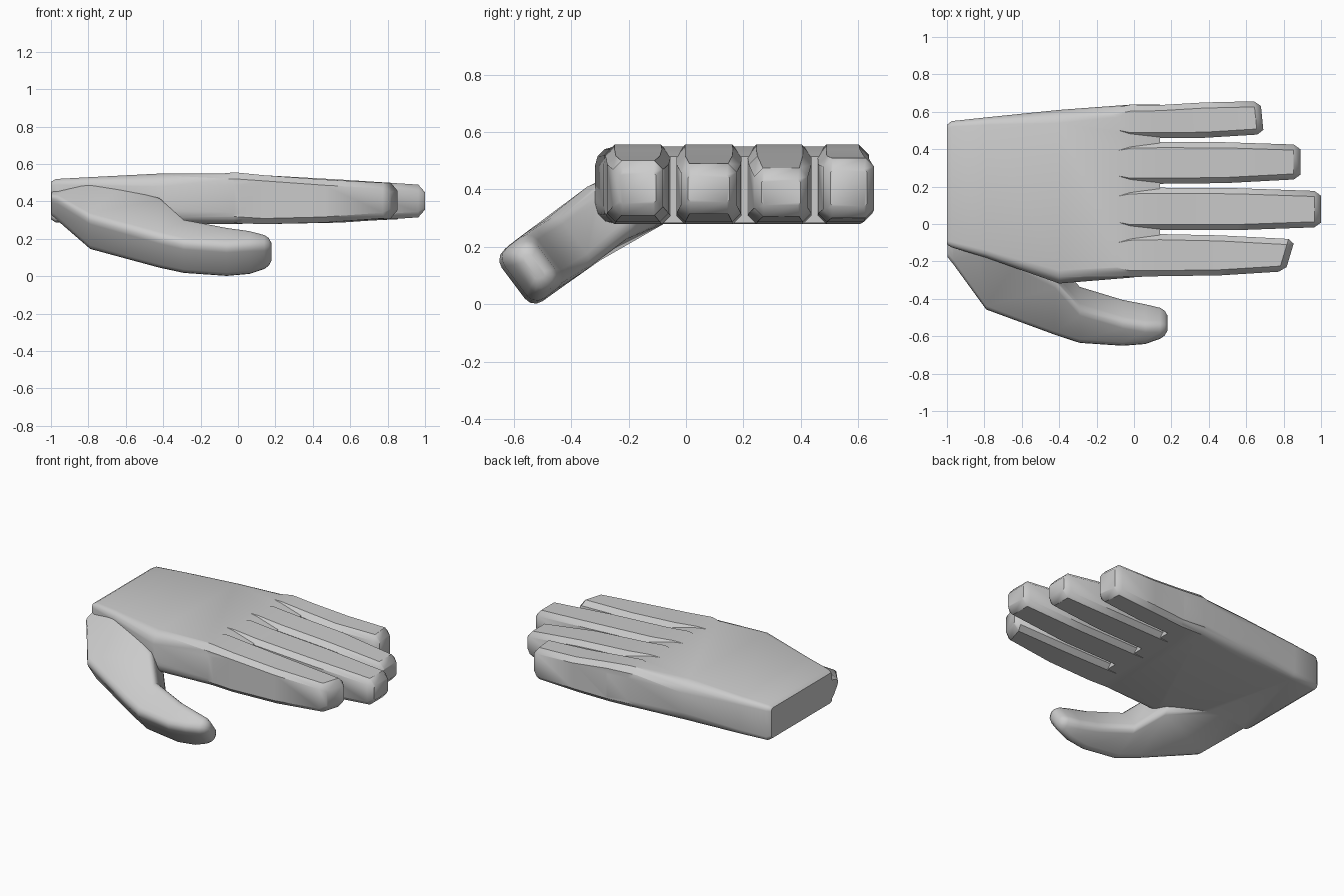
import bpy, bmesh, math
from mathutils import Vector

if "Cube" in bpy.data.objects:
    bpy.data.objects.remove(bpy.data.objects["Cube"])


def ring_points(c, u, v, hu, hv, r, n=4):
    """Rounded rectangle around c in the plane of u and v."""
    r = min(r, hu * 0.9, hv * 0.9)
    pts = []
    for k, (su, sv) in enumerate([(1, 1), (-1, 1), (-1, -1), (1, -1)]):
        for i in range(n):
            a = math.pi / 2 * (k + i / (n - 1))
            pts.append(c + u * (su * (hu - r) + r * math.cos(a))
                       + v * (sv * (hv - r) + r * math.sin(a)))
    return pts


def loft(name, rings):
    bm = bmesh.new()
    loops = [[bm.verts.new(p) for p in ring] for ring in rings]
    for a, b in zip(loops, loops[1:]):
        for i in range(len(a)):
            j = (i + 1) % len(a)
            bm.faces.new((a[i], a[j], b[j], b[i]))
    bm.faces.new(loops[0])
    bm.faces.new(loops[-1])
    bmesh.ops.recalc_face_normals(bm, faces=bm.faces)
    me = bpy.data.meshes.new(name)
    bm.to_mesh(me)
    bm.free()
    ob = bpy.data.objects.new(name, me)
    bpy.context.collection.objects.link(ob)
    return ob


def box_ring(x, y0, y1, z0, z1, r, slant=0.0, n=4):
    c = Vector((x, (y0 + y1) / 2, (z0 + z1) / 2))
    return ring_points(c, Vector((slant, 1, 0)), Vector((0, 0, 1)),
                       (y1 - y0) / 2, (z1 - z0) / 2, r, n)


# Palm
hand = loft("hand", [box_ring(*s) for s in [
    (-1.00, -0.11, 0.53, 0.305, 0.505, 0.02),
    (-0.975, -0.125, 0.55, 0.288, 0.52, 0.03),
    (-0.79, -0.18, 0.57, 0.285, 0.53, 0.04),
    (-0.40, -0.318, 0.61, 0.28, 0.55, 0.07),
    (-0.02, -0.287, 0.638, 0.28, 0.549, 0.06),
    (0.14, -0.268, 0.638, 0.283, 0.515, 0.04)]])

# Thumb: outer and inner edge per station, tilted thickness
thumb_rings = []
for x, yo, zo, yi, zi, ht in [
        (-0.998, -0.15, 0.37, 0.05, 0.42, 0.075),
        (-0.965, -0.185, 0.355, 0.05, 0.42, 0.085),
        (-0.79, -0.407, 0.222, -0.05, 0.43, 0.115),
        (-0.42, -0.543, 0.119, -0.24, 0.345, 0.114),
        (-0.29, -0.587, 0.09, -0.385, 0.23, 0.112),
        (-0.06, -0.602, 0.073, -0.455, 0.187, 0.112),
        (0.06, -0.594, 0.082, -0.477, 0.172, 0.11),
        (0.14, -0.575, 0.096, -0.487, 0.163, 0.095),
        (0.165, -0.562, 0.106, -0.498, 0.155, 0.08),
        (0.18, -0.545, 0.12, -0.515, 0.142, 0.05)]:
    o, i = Vector((x, yo, zo)), Vector((x, yi, zi))
    thumb_rings.append(ring_points((o + i) / 2, (o - i).normalized(),
                                   Vector((0, -0.6, 0.8)), (o - i).length / 2, ht, 0.045))
parts = [loft("thumb", thumb_rings)]

# Fingers: base y range, tip y range, tip x, tip z range, slant of the end
for name, b0, b1, t0, t1, tx, z0, z1, slant in [
        ("index_finger", -0.291, -0.045, -0.255, -0.08, 0.835, 0.31, 0.50, 0.3),
        ("middle_finger", -0.045, 0.203, -0.018, 0.177, 0.999, 0.315, 0.49, 0.0),
        ("ring_finger", 0.203, 0.447, 0.238, 0.425, 0.889, 0.305, 0.475, 0.0),
        ("little_finger", 0.447, 0.645, 0.478, 0.656, 0.685, 0.30, 0.51, -0.1)]:
    mx = 0.55 * tx
    f = 0.45
    parts.append(loft(name, [
        box_ring(-0.22, b0 + 0.05, b1 - 0.05, 0.30, 0.535, 0.03, n=2),
        box_ring(-0.02, b0 + 0.007, b1 - 0.007, 0.284, 0.556, 0.035, n=2),
        box_ring(0.14, b0 + 0.012, b1 - 0.009, 0.279, 0.540, 0.03, n=2),
        box_ring(mx, b0 * (1 - f) + t0 * f, b1 * (1 - f) + t1 * f, 0.287, 0.517, 0.03, n=2),
        box_ring(tx - 0.035, t0, t1, z0, z1, 0.03, slant, n=2),
        box_ring(tx, t0 + 0.025, t1 - 0.025, z0 + 0.04, z1 - 0.04, 0.01, slant, n=2)]))

# Merge the parts into one skin
bpy.context.view_layer.objects.active = hand
for p in parts:
    m = hand.modifiers.new("union", 'BOOLEAN')
    m.operation, m.solver, m.object = 'UNION', 'EXACT', p
    bpy.ops.object.modifier_apply(modifier=m.name)
    bpy.data.objects.remove(p)

bpy.ops.object.select_all(action='DESELECT')
hand.select_set(True)
bpy.ops.object.shade_smooth_by_angle(angle=math.radians(42))
